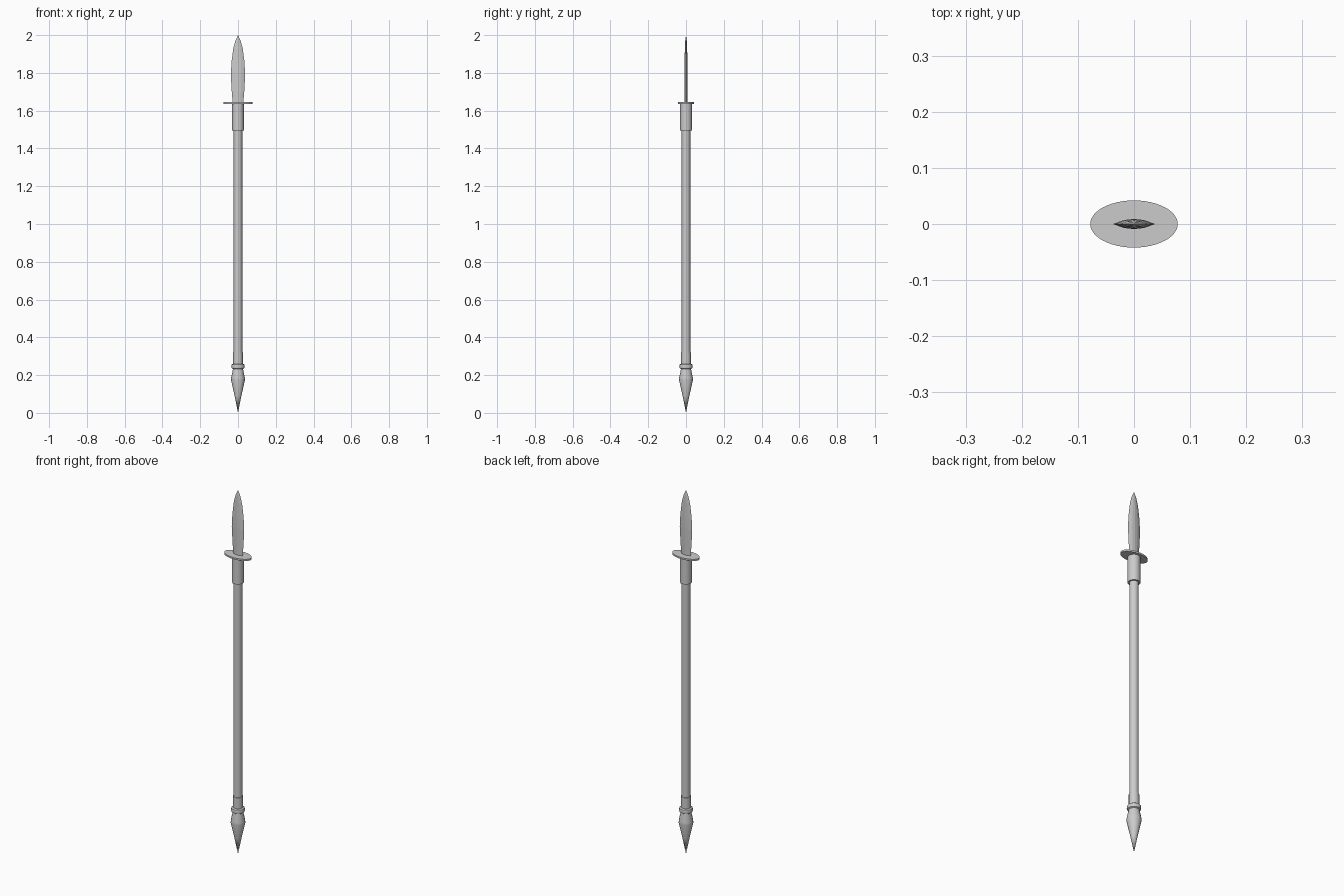
import bpy, bmesh, math

if "Cube" in bpy.data.objects:
    bpy.data.objects.remove(bpy.data.objects["Cube"])


def finish(bm, name, smooth=True):
    bmesh.ops.recalc_face_normals(bm, faces=bm.faces)
    mesh = bpy.data.meshes.new(name)
    bm.to_mesh(mesh)
    bm.free()
    ob = bpy.data.objects.new(name, mesh)
    bpy.context.collection.objects.link(ob)
    if smooth:
        bpy.ops.object.select_all(action='DESELECT')
        ob.select_set(True)
        bpy.context.view_layer.objects.active = ob
        bpy.ops.object.shade_smooth_by_angle(angle=math.radians(30))
    return ob


def loft(name, rings, smooth=True):
    """Skin a stack of closed rings; a one-point ring makes a tip."""
    bm = bmesh.new()
    vs = [[bm.verts.new(p) for p in ring] for ring in rings]
    for a, b in zip(vs, vs[1:]):
        n = max(len(a), len(b))
        for i in range(n):
            j = (i + 1) % n
            if len(a) == 1:
                bm.faces.new((a[0], b[j], b[i]))
            elif len(b) == 1:
                bm.faces.new((a[i], a[j], b[0]))
            else:
                bm.faces.new((a[i], a[j], b[j], b[i]))
    for ring in (vs[0], vs[-1]):
        if len(ring) > 2:
            bm.faces.new(ring)
    return finish(bm, name, smooth)


def turned(name, profile, sides=16, sy=1.0):
    """Lathe (radius, z) points about z; sy squashes depth."""
    rings = []
    for r, z in profile:
        if r == 0:
            rings.append([(0, 0, z)])
        else:
            rings.append([(r * math.cos(math.tau * i / sides),
                           sy * r * math.sin(math.tau * i / sides), z)
                          for i in range(sides)])
    return loft(name, rings)


# Wooden pole
turned("shaft", [(0.0225, 0.22), (0.0225, 1.52)])

# Pointed butt, ring and sleeve at the lower end
turned("butt_spike", [(0, 0.0), (0.018, 0.09), (0.037, 0.175),
                      (0.036, 0.187), (0.027, 0.232), (0.026, 0.24)])
turned("butt_ring", [(0.027, 0.232), (0.033, 0.236), (0.035, 0.246),
                     (0.033, 0.256), (0.027, 0.26)])
turned("butt_sleeve", [(0.0255, 0.25), (0.0255, 0.32)])

# Socket holding the blade
turned("socket", [(0.031, 1.495), (0.031, 1.64)])

# Thin oval guard
turned("guard", [(0.078, 1.636), (0.078, 1.645)], sides=48, sy=0.042 / 0.078)

# Leaf blade with a central flat and bevelled edges
blade = [(0.028, 0.007, 1.64), (0.033, 0.008, 1.70), (0.038, 0.009, 1.79),
         (0.034, 0.008, 1.86), (0.025, 0.006, 1.93), (0.014, 0.004, 1.97)]
loft("blade", [[(w, 0, z), (0.45 * w, 0.8 * t, z), (0, t, z),
                (-0.45 * w, 0.8 * t, z), (-w, 0, z), (-0.45 * w, -0.8 * t, z),
                (0, -t, z), (0.45 * w, -0.8 * t, z)] for w, t, z in blade]
     + [[(0, 0, 2.0)]], smooth=False)
